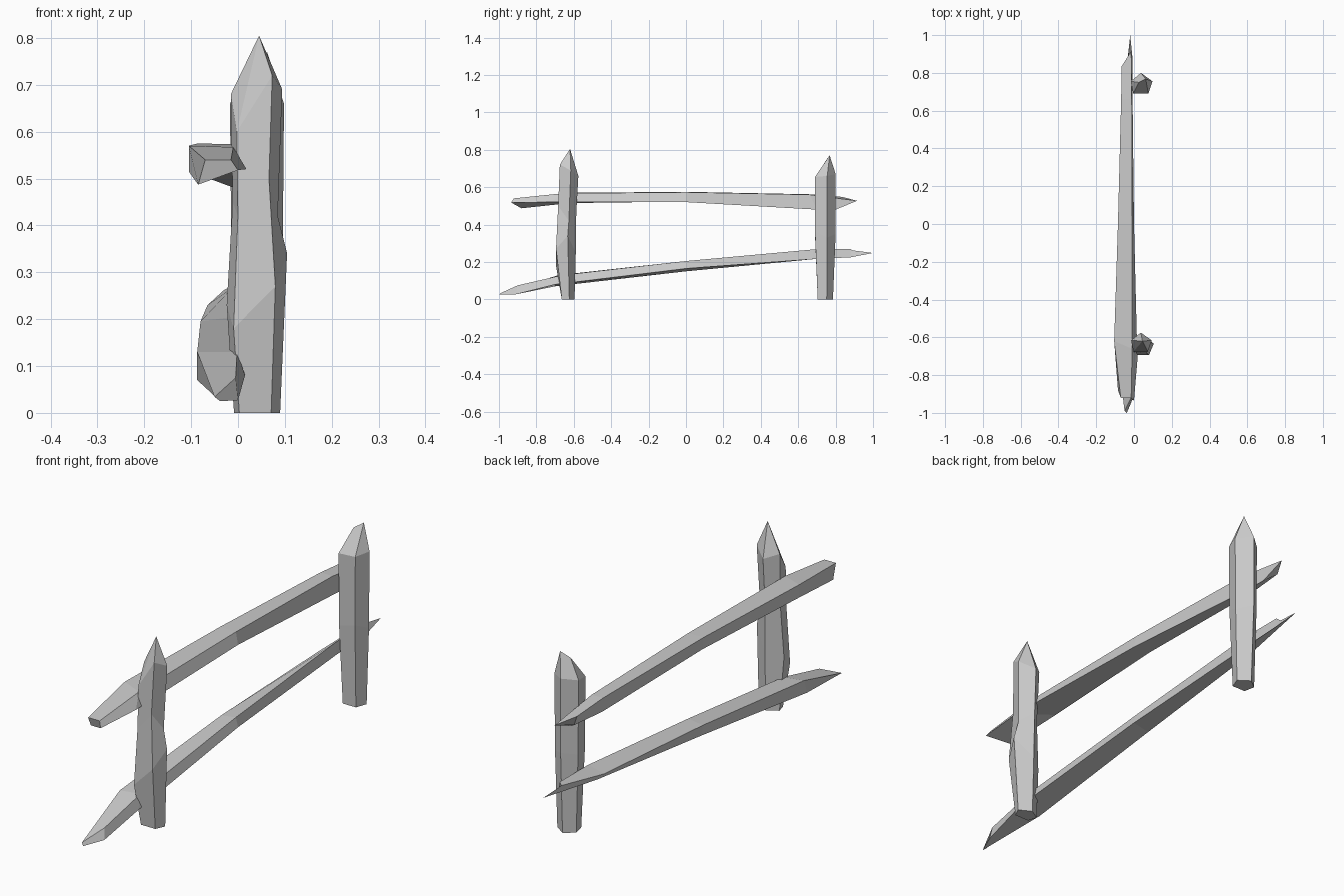
import bpy, bmesh

# Pentagonal post outline: flat side to the front, corner to the back
PENTAGON = [(-.045, -.055), (.033, -.055), (.055, .01), (-.005, .055), (-.058, .01)]


def loft(name, rings):
    """Skin equal-sized rings of points into a closed flat-shaded solid."""
    bm = bmesh.new()
    loops = [[bm.verts.new(p) for p in ring] for ring in rings]
    n = len(loops[0])
    for a, b in zip(loops, loops[1:]):
        for i in range(n):
            j = (i + 1) % n
            bm.faces.new((a[i], a[j], b[j], b[i]))
    bm.faces.new(loops[0][::-1])
    bm.faces.new(loops[-1])
    bmesh.ops.remove_doubles(bm, verts=bm.verts[:], dist=1e-4)
    bmesh.ops.recalc_face_normals(bm, faces=bm.faces[:])
    mesh = bpy.data.meshes.new(name)
    bm.to_mesh(mesh)
    bm.free()
    ob = bpy.data.objects.new(name, mesh)
    bpy.context.collection.objects.link(ob)
    return ob


def post(name, stations, tips):
    """stations: centre x, centre y, scale x, scale y, height of each corner."""
    rings = [[(cx + x * sx, cy + y * sy, z) for (x, y), z in zip(PENTAGON, zs)]
             for cx, cy, sx, sy, zs in stations]
    loft(name, rings + [tips])


# Front post, knobbly with a single point
post("front_post", [
    (.042, -.630, .87, .62, [0] * 5),
    (.042, -.642, 1.14, .96, [.18, .27, .34, .25, .23]),
    (.038, -.635, .85, .88, [.42, .50, .42, .46, .45]),
    (.041, -.625, .97, .90, [.60, .72, .69, .66, .68]),
], [(.045, -.62, .805)] * 5)

# Back post, straighter with a short ridge on top
tip, ridge = (.062, .768, .77), (.025, .75, .745)
post("back_post", [
    (.042, .745, .80, .74, [0] * 5),
    (.042, .745, .97, 1.0, [.34, .36, .33, .35, .34]),
    (.042, .745, 1.02, 1.0, [.65, .655, .66, .67, .66]),
], [ridge, tip, tip, tip, ridge])

# Upper rail: blunt front end, split back end (corners: top left, top right, low right, low left)
loft("upper_rail", [
    [(-.07, -.92, .54), (-.015, -.92, .54), (0, -.935, .518), (-.085, -.88, .487)],
    [(-.105, -.62, .57), (-.01, -.66, .567), (.018, -.72, .52), (-.105, -.62, .515)],
    [(-.085, 0, .575), (-.01, 0, .573), (0, 0, .52), (-.08, 0, .523)],
    [(-.068, .66, .562), (-.012, .66, .56), (-.008, .70, .48), (-.062, .66, .50)],
    [(-.065, .835, .548), (-.015, .915, .527), (-.012, .80, .48), (-.055, .84, .51)],
])

# Lower rail: climbs to the back, pointed at both ends
loft("lower_rail", [
    [(-.05, -.99, .034), (-.005, -.90, .075), (0, -.91, .027), (-.038, -1, .025)],
    [(-.087, -.68, .13), (-.002, -.66, .13), (.015, -.70, .08), (-.087, -.70, .07)],
    [(-.08, 0, .195), (-.01, 0, .205), (0, 0, .165), (-.075, 0, .15)],
    [(-.065, .65, .23), (-.012, .68, .267), (-.008, .68, .215), (-.055, .68, .215)],
    [(-.03, .89, .262), (-.015, .88, .27), (-.008, .88, .225), (-.02, 1, .248)],
])
